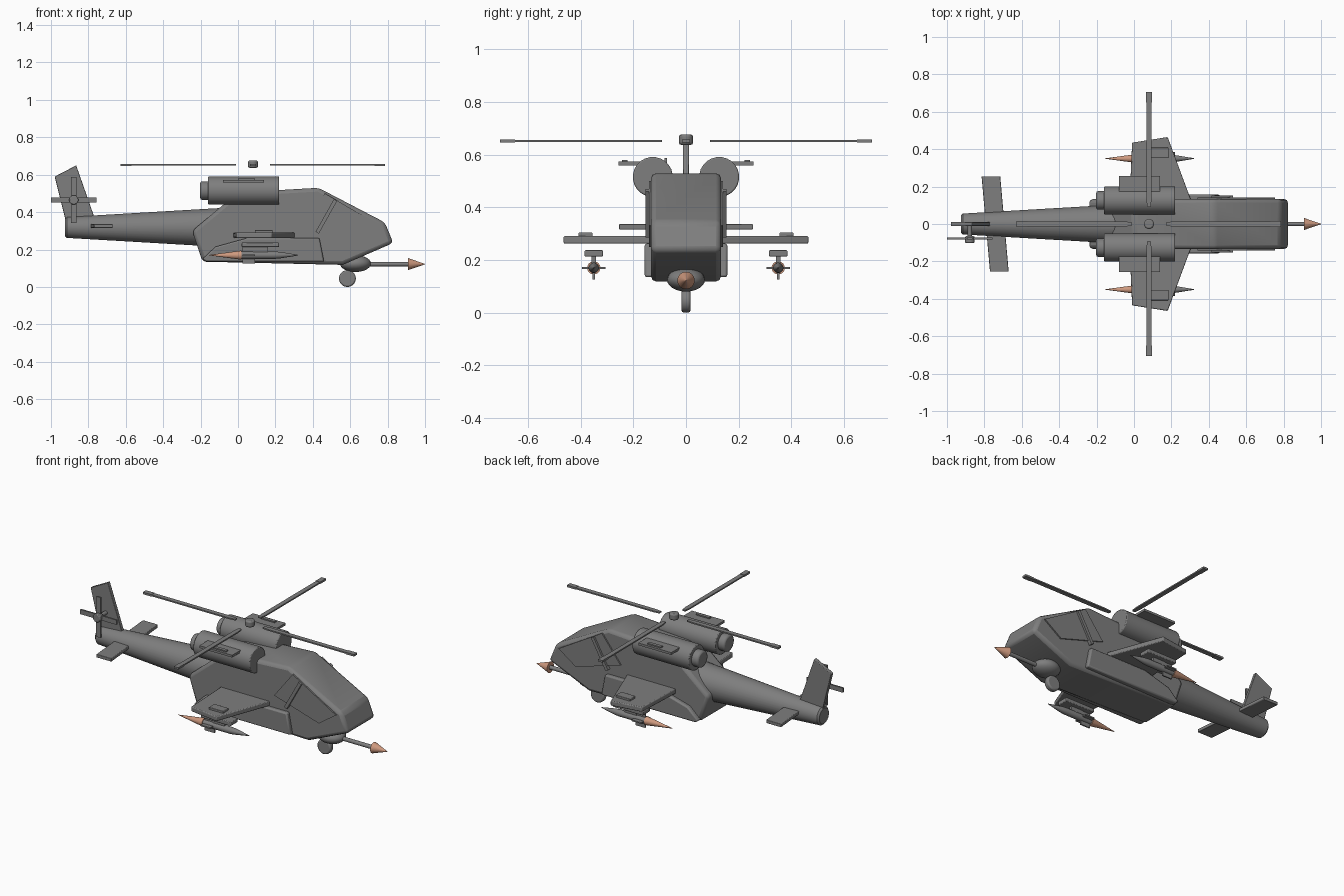
import bpy, bmesh, math
from mathutils import Vector

if "Cube" in bpy.data.objects:
    bpy.data.objects.remove(bpy.data.objects["Cube"])


def material(name, rgb):
    m = bpy.data.materials.new(name)
    m.diffuse_color = (*rgb, 1)
    m.use_nodes = True
    m.node_tree.nodes["Principled BSDF"].inputs["Base Color"].default_value = m.diffuse_color
    return m


GREY = material("gunmetal_grey", (0.21, 0.21, 0.21))
COPPER = material("copper_orange", (0.62, 0.32, 0.21))


def finish(name, bm, mat=GREY, bevel=0.0, segments=2):
    bmesh.ops.recalc_face_normals(bm, faces=bm.faces)
    me = bpy.data.meshes.new(name)
    bm.to_mesh(me)
    bm.free()
    me.materials.append(mat)
    ob = bpy.data.objects.new(name, me)
    bpy.context.collection.objects.link(ob)
    if bevel:
        mod = ob.modifiers.new("soft_edges", 'BEVEL')
        mod.width, mod.segments, mod.limit_method = bevel, segments, 'ANGLE'
    bpy.context.view_layer.objects.active = ob
    ob.select_set(True)
    bpy.ops.object.shade_smooth_by_angle(angle=math.radians(32))
    ob.select_set(False)
    return ob


def prism(name, pts, axis, lo, hi, bevel=0.0):
    """Extrude a flat outline: axis 'y' takes (x, z) points, axis 'z' takes (x, y)."""
    bm = bmesh.new()
    rings = []
    for d in (lo, hi):
        rings.append([bm.verts.new((a, d, b) if axis == 'y' else (a, b, d))
                      for a, b in pts])
    bm.faces.new(rings[0])
    bm.faces.new(rings[1])
    n = len(pts)
    for i in range(n):
        j = (i + 1) % n
        bm.faces.new((rings[0][i], rings[0][j], rings[1][j], rings[1][i]))
    return finish(name, bm, GREY, bevel)


def box(name, x, y, z, bevel=0.0):
    y = sorted(y)
    return prism(name, [(x[0], z[0]), (x[1], z[0]), (x[1], z[1]), (x[0], z[1])],
                 'y', y[0], y[1], bevel)


def lathe(name, rings, direction='x', origin=(0, 0, 0), sides=24, mat=GREY, bevel=0.0):
    """Round body from (distance along axis, radius, height offset) rings."""
    bm = bmesh.new()
    o = Vector(origin)
    loops = []
    for ring in rings:
        d, r = ring[:2]
        up = ring[2] if len(ring) > 2 else 0
        loop = []
        for k in range(sides):
            t = 2 * math.pi * (k + 0.5) / sides
            c, s = r * math.cos(t), r * math.sin(t)
            p = {'x': (d, c, s + up), 'y': (c, d, s), 'z': (c, s, d)}[direction]
            loop.append(bm.verts.new(o + Vector(p)))
        loops.append(loop)
    for a, b in zip(loops, loops[1:]):
        for k in range(sides):
            j = (k + 1) % sides
            bm.faces.new((a[k], a[j], b[j], b[k]))
    bm.faces.new(loops[0])
    bm.faces.new(loops[-1])
    return finish(name, bm, mat, bevel)


# Fuselage
prism("fuselage", [(0.83, 0.235), (0.785, 0.345), (0.43, 0.53), (0.0, 0.505),
                   (-0.09, 0.43), (-0.245, 0.30), (-0.19, 0.135), (0.56, 0.118)],
      'y', -0.133, 0.133, 0.02)

# Tail boom
lathe("tail_boom", [(-0.925, 0.046, 0.318), (-0.915, 0.056, 0.318),
                    (-0.10, 0.104, 0.318)], sides=32)

# Tail fin and stabiliser
prism("tail_fin", [(-0.98, 0.59), (-0.865, 0.65), (-0.76, 0.35), (-0.92, 0.35)],
      'y', -0.011, 0.011, 0.003)
prism("tail_stabiliser", [(-0.815, 0.255), (-0.715, 0.255), (-0.67, -0.255),
                          (-0.77, -0.255)], 'z', 0.316, 0.336, 0.003)

# Tail rotor
TX, TZ = -0.878, 0.465
lathe("tail_rotor_axle", [(-0.09, 0.012), (0.0, 0.012)], 'y', (TX, 0, TZ), 12)
lathe("tail_rotor_hub", [(-0.102, 0.025), (-0.065, 0.025)], 'y', (TX, 0, TZ), 20, bevel=0.005)
for s in (-1, 1):
    for n, (a, b) in {"level": (1, 0), "upright": (0, 1)}.items():
        x = sorted((TX + s * (a * 0.02 - b * 0.014), TX + s * (a * 0.122 + b * 0.014)))
        z = sorted((TZ + s * (b * 0.02 - a * 0.014), TZ + s * (b * 0.122 + a * 0.014)))
        box("tail_rotor_blade_" + n, x, (-0.082, -0.072), z)

# Main rotor with four blades and tip caps
HX = 0.08
lathe("rotor_hub", [(0.637, 0.027), (0.676, 0.027)], 'z', (HX, 0, 0), 24, bevel=0.008)
for k in range(4):
    ca, sa = round(math.cos(k * math.pi / 2)), round(math.sin(k * math.pi / 2))

    def turn(pts):
        return [(HX + r * ca - w * sa, r * sa + w * ca) for r, w in pts]
    prism("rotor_blade", turn([(0.092, -0.009), (0.13, -0.014), (0.70, -0.014),
                               (0.70, 0.014), (0.13, 0.014), (0.092, 0.009)]),
          'z', 0.648, 0.656)
    prism("rotor_blade_tip", turn([(0.65, -0.015), (0.707, -0.015),
                                   (0.707, 0.015), (0.65, 0.015)]), 'z', 0.646, 0.658)

# Nose turret, gun and landing wheel
bm = bmesh.new()
bmesh.ops.create_uvsphere(bm, u_segments=24, v_segments=14, radius=1)
for v in bm.verts:
    v.co = (0.628 + v.co.x * 0.083, v.co.y * 0.072, 0.125 + v.co.z * 0.045)
finish("gun_turret", bm)
lathe("gun_barrel", [(0.66, 0.012), (0.92, 0.012)], 'x', (0, 0, 0.122), 16)
lathe("gun_muzzle", [(0.908, 0.033), (1.0, 0.001)], 'x', (0, 0, 0.122), 20, COPPER)
lathe("landing_wheel", [(-0.017, 0.045), (0.017, 0.045)], 'y', (0.585, 0, 0.045), 28, bevel=0.008)

for s, side in ((-1, "right"), (1, "left")):
    def name(part):
        return side + "_" + part

    def plate(part, pts, lo, hi, bevel=0.0):
        return prism(name(part), pts, 'y', *sorted((s * lo, s * hi)), bevel)

    # Cockpit window with its bar, and lower side fairing
    plate("cockpit_window", [(0.34, 0.34), (0.465, 0.50), (0.755, 0.33), (0.64, 0.25)],
          0.132, 0.141)
    plate("window_bar", [(0.415, 0.295), (0.432, 0.285), (0.53, 0.46), (0.513, 0.47)],
          0.132, 0.153)
    plate("side_fairing", [(-0.19, 0.15), (-0.17, 0.135), (0.46, 0.135), (0.435, 0.262),
                           (0.05, 0.262), (-0.12, 0.215)], 0.12, 0.157, 0.008)

    # Engine, exhaust and top plate
    eng = (0, s * 0.126, 0.515)
    lathe(name("engine"), [(-0.16, 0.076), (0.22, 0.076)], 'x', eng, 24, bevel=0.005)
    lathe(name("exhaust"), [(-0.202, 0.05), (-0.15, 0.05)], 'x', eng, 24, bevel=0.01)
    box(name("engine_plate"), (-0.08, 0.14), (s * 0.14, s * 0.256), (0.559, 0.573))
    box(name("engine_plate_block"), (0.0, 0.09), (s * 0.222, s * 0.242), (0.57, 0.58))

    # Stub wing with its upper block
    prism(name("wing"), [(-0.025, s * 0.10), (-0.01, s * 0.435), (0.18, s * 0.465),
                         (0.315, s * 0.10)], 'z', 0.262, 0.291, 0.005)
    box(name("wing_block"), (0.09, 0.185), (s * 0.355, s * 0.408), (0.285, 0.304), 0.003)

    # Rocket on its rail, with tail fins
    ry, rz = s * 0.35, 0.17
    box(name("rocket_rail"), (0.02, 0.22), (s * 0.315, s * 0.385), (0.213, 0.237), 0.004)
    box(name("rocket_strut"), (0.08, 0.16), (s * 0.342, s * 0.358), (0.18, 0.216))
    lathe(name("rocket_body"), [(0.015, 0.02), (0.20, 0.02), (0.23, 0.017), (0.32, 0.002)],
          'x', (0, ry, rz), 16)
    lathe(name("rocket_flame"), [(-0.155, 0.001), (0.02, 0.025)], 'x', (0, ry, rz), 20, COPPER)
    box(name("rocket_fin_upright"), (0.025, 0.09), (ry - 0.004, ry + 0.004),
        (rz - 0.044, rz + 0.044))
    box(name("rocket_fin_level"), (0.025, 0.09), (ry - 0.044, ry + 0.044),
        (rz - 0.004, rz + 0.004))
